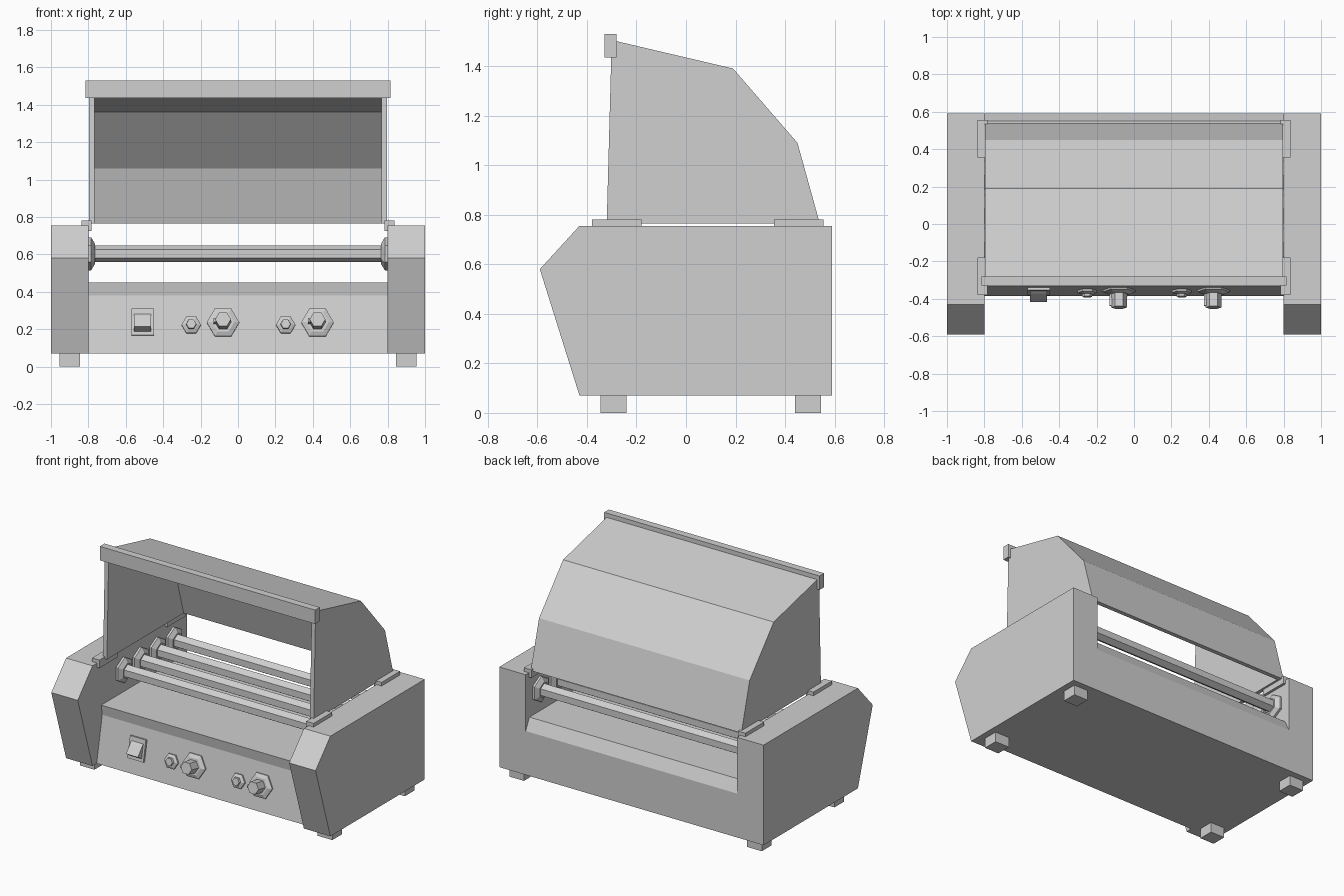
import bpy, bmesh, math

cube = bpy.data.objects.get("Cube")
if cube:
    bpy.data.objects.remove(cube, do_unlink=True)

# One plain metal colour
metal = bpy.data.materials.new("light_grey_metal")
metal.use_nodes = True
grey = (0.63, 0.63, 0.63, 1)
metal.diffuse_color = grey
metal.node_tree.nodes["Principled BSDF"].inputs["Base Color"].default_value = grey


def loft(name, rings):
    """Solid through a list of matching closed rings, flat capped."""
    bm = bmesh.new()
    loops = [[bm.verts.new(p) for p in ring] for ring in rings]
    n = len(loops[0])
    for a, b in zip(loops, loops[1:]):
        for i in range(n):
            j = (i + 1) % n
            bm.faces.new((a[i], a[j], b[j], b[i]))
    bm.faces.new(loops[0][::-1])
    bm.faces.new(loops[-1])
    bmesh.ops.recalc_face_normals(bm, faces=bm.faces)
    mesh = bpy.data.meshes.new(name)
    bm.to_mesh(mesh)
    bm.free()
    mesh.materials.append(metal)
    obj = bpy.data.objects.new(name, mesh)
    bpy.context.scene.collection.objects.link(obj)
    return obj


def extrude(name, profile, x0, x1):
    """Side profile of (y, z) points carried from x0 to x1."""
    return loft(name, [[(x, y, z) for y, z in profile] for x in (x0, x1)])


def box(name, x0, x1, y0, y1, z0, z1):
    return extrude(name, [(y0, z0), (y1, z0), (y1, z1), (y0, z1)], x0, x1)


def hexagon(radius):
    return [(radius * math.cos(i * math.pi / 3), radius * math.sin(i * math.pi / 3))
            for i in range(6)]


def hex_along_x(name, y, z, steps):
    return loft(name, [[(x, y + b, z + a) for a, b in hexagon(r)] for x, r in steps])


def hex_forward(name, steps):
    return loft(name, [[(a, -d, b) for a, b in hexagon(r)] for d, r in steps])


# Central body with leaning control panel, front lip and sloped rear edge
panel_foot, panel_top = (-0.385, 0.07), (-0.325, 0.38)
extrude("body", [panel_foot, panel_top, (-0.335, 0.45), (0.55, 0.45),
                 (0.59, 0.37), (0.59, 0.07)], -0.8, 0.8)

side_profile = [(-0.43, 0.07), (-0.59, 0.58), (-0.43, 0.755), (0.59, 0.755), (0.59, 0.07)]
hood_outer = [(-0.30, 1.505), (0.19, 1.39), (0.45, 1.09), (0.54, 0.765)]
hood_inner = [(0.51, 0.765), (0.425, 1.06), (0.175, 1.36), (-0.30, 1.47)]

for side, s in (("left", 1), ("right", -1)):
    # Side housings and hood end plates
    extrude(side + "_housing", side_profile, 0.8 * s, s)
    extrude(side + "_hood_end", [(-0.32, 0.765)] + hood_outer, 0.768 * s, 0.797 * s)
    for end, foot_y, rail_y in (("front", -0.345, -0.38), ("rear", 0.44, 0.355)):
        box(f"{side}_{end}_foot", 0.845 * s, 0.955 * s, foot_y, foot_y + 0.105, 0, 0.075)
        # Hood brackets, a flat top with a lip hanging inside the housing
        box(f"{side}_{end}_bracket", 0.782 * s, 0.838 * s, rail_y, rail_y + 0.2, 0.755, 0.78)
        box(f"{side}_{end}_bracket_lip", 0.782 * s, 0.8 * s, rail_y, rail_y + 0.2, 0.725, 0.755)

# Folded hood and its front grip
extrude("hood_shell", hood_outer + hood_inner, -0.77, 0.77)
box("hood_grip", -0.815, 0.815, -0.33, -0.28, 1.435, 1.53)

# Rollers with tapered end caps
for i in range(4):
    y = -0.10 + 0.18 * i
    hex_along_x(f"roller_{i + 1}", y, 0.603, [(-0.78, 0.045), (0.78, 0.045)])
    for side, s in (("left", 1), ("right", -1)):
        hex_along_x(f"{side}_roller_cap_{i + 1}", y, 0.603,
                    [(0.8 * s, 0.088), (0.785 * s, 0.088), (0.765 * s, 0.055)])

# Controls are seated on the leaning panel
lean = (panel_top[0] - panel_foot[0]) / (panel_top[1] - panel_foot[1])


def seat(obj, x, z):
    obj.location = (x, panel_foot[0] + (z - panel_foot[1]) * lean, z)
    obj.rotation_euler = (-math.atan(lean), 0, 0)


for side, x in (("right", -0.08), ("left", 0.425)):
    seat(hex_forward(side + "_dial_plate", [(-0.005, 0.087), (0.01, 0.087), (0.022, 0.06)]), x, 0.235)
    seat(hex_forward(side + "_dial_knob", [(0, 0.045), (0.095, 0.042)]), x, 0.235)
    seat(box(side + "_dial_pointer", -0.05, -0.03, -0.085, -0.02, -0.012, 0.008), x, 0.235)
    seat(hex_forward(side + "_lamp_ring", [(-0.005, 0.052), (0.012, 0.052), (0.02, 0.035)]), x - 0.17, 0.222)
    seat(hex_forward(side + "_lamp", [(0, 0.032), (0.035, 0.026)]), x - 0.17, 0.222)

# Rocker switch with a wedge that sticks out at its foot
seat(box("switch_plate", -0.06, 0.06, -0.015, 0.005, -0.073, 0.073), -0.51, 0.237)
seat(extrude("switch_rocker", [(-0.01, 0.05), (-0.025, 0.03), (-0.06, -0.035),
                               (-0.01, -0.055)], -0.045, 0.045), -0.51, 0.237)
